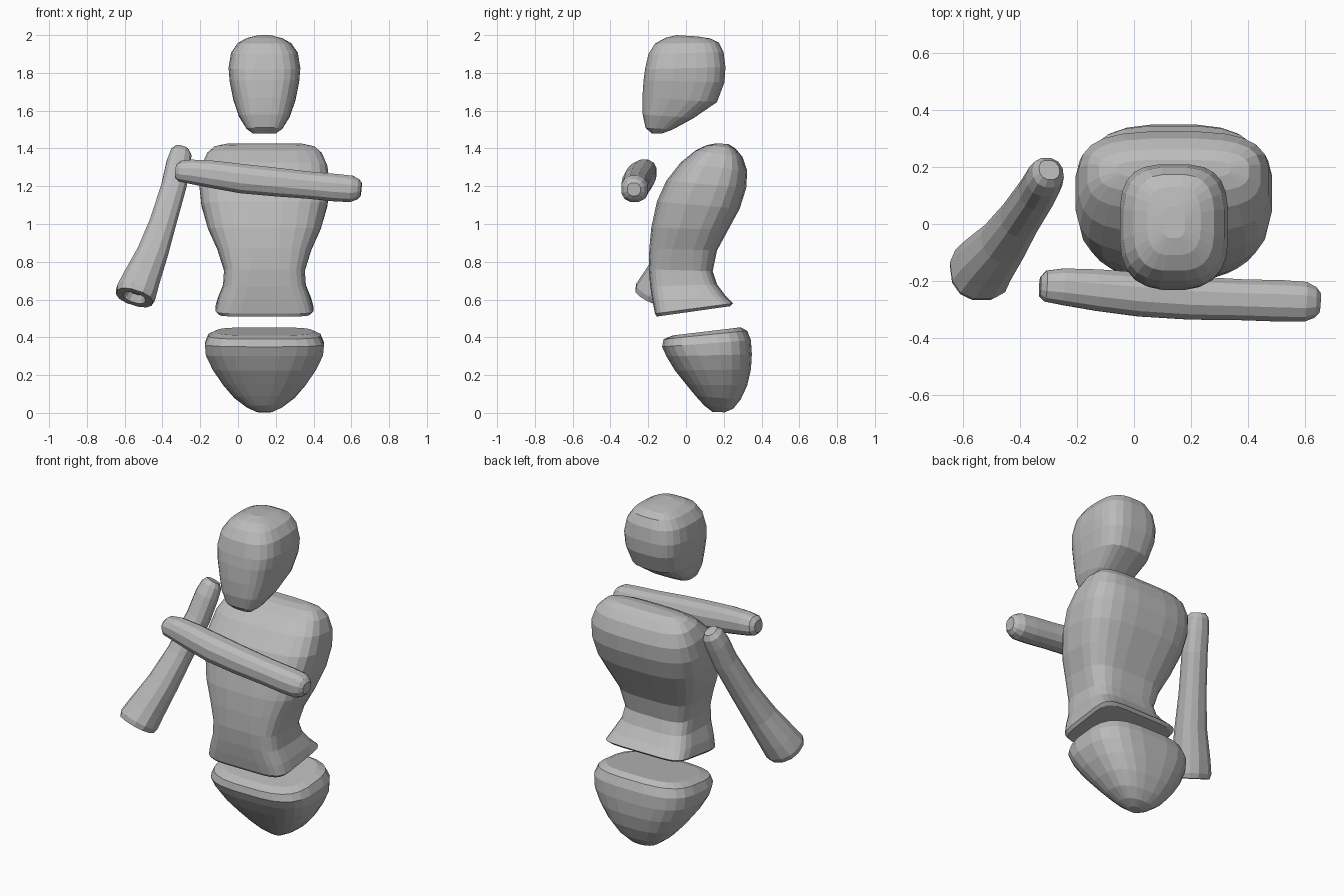
import bpy, bmesh, math
from mathutils import Vector

grey = bpy.data.materials.new("clay grey")
grey.diffuse_color = (0.5, 0.5, 0.5, 1)
CX = 0.14  # centre line of the body


def loft(name, rings):
    """Skin a list of equal-length closed rings and cap both ends."""
    bm = bmesh.new()
    loops = [[bm.verts.new(p) for p in ring] for ring in rings]
    n = len(loops[0])
    for a, b in zip(loops, loops[1:]):
        for i in range(n):
            bm.faces.new((a[i], a[(i + 1) % n], b[(i + 1) % n], b[i]))
    bm.faces.new(loops[0][::-1])
    bm.faces.new(loops[-1])
    bmesh.ops.recalc_face_normals(bm, faces=bm.faces)
    mesh = bpy.data.meshes.new(name)
    bm.to_mesh(mesh)
    bm.free()
    mesh.materials.append(grey)
    ob = bpy.data.objects.new(name, mesh)
    bpy.context.collection.objects.link(ob)
    return ob


def rounded(n, power):
    """Unit superellipse points."""
    pts = []
    for i in range(n):
        t = 2 * math.pi * (i + 0.5) / n
        c, s = math.cos(t), math.sin(t)
        pts.append((math.copysign(abs(c) ** (2 / power), c),
                    math.copysign(abs(s) ** (2 / power), s)))
    return pts


def body(name, sections):
    """Sections: front y, front z, back y, back z, half width, squareness."""
    rings = []
    for yf, zf, yb, zb, w, power in sections:
        rings.append([(CX + w * u,
                       (yf + yb) / 2 + v * (yb - yf) / 2,
                       (zf + zb) / 2 + v * (zb - zf) / 2)
                      for u, v in rounded(24, power)])
    return loft(name, rings)


def limb(name, path):
    """Path: x, y, z, radius. Rings stand square to the overall axis."""
    axis = (Vector(path[-1][:3]) - Vector(path[0][:3])).normalized()
    side = axis.cross(Vector((0, 1, 0))).normalized()
    up = side.cross(axis)
    rings = [[Vector(p[:3]) + p[3] * (side * u + up * v) for u, v in rounded(12, 2.3)]
             for p in path]
    return loft(name, rings)


# Head, chin to crown
body("head", [
    (-0.18, 1.478, -0.13, 1.478, 0.06, 3),
    (-0.215, 1.51, -0.07, 1.50, 0.095, 3),
    (-0.23, 1.58, 0.04, 1.56, 0.135, 3),
    (-0.232, 1.67, 0.165, 1.645, 0.165, 3),
    (-0.226, 1.76, 0.205, 1.75, 0.185, 3.2),
    (-0.218, 1.82, 0.21, 1.83, 0.191, 3.2),
    (-0.20, 1.90, 0.20, 1.91, 0.178, 3),
    (-0.165, 1.955, 0.175, 1.96, 0.142, 3),
    (-0.11, 1.985, 0.13, 1.982, 0.095, 3),
    (-0.05, 2.0, 0.06, 1.993, 0.04, 3),
])

# Torso, flared hem to shoulders
body("torso", [
    (-0.155, 0.51, 0.235, 0.565, 0.245, 6),
    (-0.165, 0.525, 0.25, 0.58, 0.26, 6),
    (-0.178, 0.59, 0.21, 0.62, 0.247, 5),
    (-0.19, 0.67, 0.165, 0.68, 0.22, 4.5),
    (-0.198, 0.76, 0.142, 0.75, 0.215, 4),
    (-0.195, 0.87, 0.165, 0.86, 0.25, 3.5),
    (-0.185, 0.98, 0.225, 0.97, 0.30, 3.2),
    (-0.155, 1.12, 0.285, 1.08, 0.335, 3.2),
    (-0.105, 1.23, 0.32, 1.19, 0.347, 3.2),
    (-0.03, 1.325, 0.325, 1.28, 0.335, 3.2),
    (0.05, 1.39, 0.30, 1.355, 0.305, 3.2),
    (0.11, 1.418, 0.262, 1.40, 0.265, 3.2),
    (0.16, 1.427, 0.225, 1.423, 0.20, 3.2),
])

# Pelvis, base to top
body("pelvis", [
    (0.14, 0.005, 0.205, 0.003, 0.04, 2.5),
    (0.095, 0.04, 0.25, 0.022, 0.095, 2.5),
    (0.05, 0.09, 0.29, 0.07, 0.16, 2.6),
    (0.0, 0.15, 0.325, 0.145, 0.22, 2.7),
    (-0.06, 0.225, 0.345, 0.23, 0.275, 2.8),
    (-0.105, 0.30, 0.35, 0.31, 0.312, 3),
    (-0.128, 0.35, 0.345, 0.385, 0.317, 3.2),
    (-0.12, 0.39, 0.325, 0.435, 0.298, 3.2),
    (-0.07, 0.41, 0.29, 0.453, 0.255, 3.2),
])

# Raised arm with a hollowed lower end
limb("hanging_arm", [
    (-0.297, 0.19, 1.40, 0.038),
    (-0.302, 0.18, 1.375, 0.058),
    (-0.315, 0.155, 1.32, 0.066),
    (-0.34, 0.11, 1.20, 0.068),
    (-0.40, 0.02, 1.00, 0.073),
    (-0.455, -0.06, 0.84, 0.085),
    (-0.515, -0.13, 0.70, 0.102),
    (-0.54, -0.165, 0.635, 0.11),
    (-0.548, -0.177, 0.61, 0.102),
    (-0.548, -0.177, 0.61, 0.062),
    (-0.538, -0.16, 0.645, 0.042),
])

# Arm crossing in front of the chest
limb("crossing_arm", [
    (-0.33, -0.22, 1.28, 0.035),
    (-0.31, -0.218, 1.28, 0.056),
    (-0.25, -0.22, 1.277, 0.066),
    (-0.13, -0.232, 1.262, 0.075),
    (0.02, -0.247, 1.24, 0.080),
    (0.20, -0.26, 1.222, 0.078),
    (0.38, -0.266, 1.205, 0.074),
    (0.52, -0.27, 1.192, 0.075),
    (0.60, -0.273, 1.186, 0.072),
    (0.635, -0.275, 1.184, 0.056),
    (0.652, -0.276, 1.183, 0.036),
])
